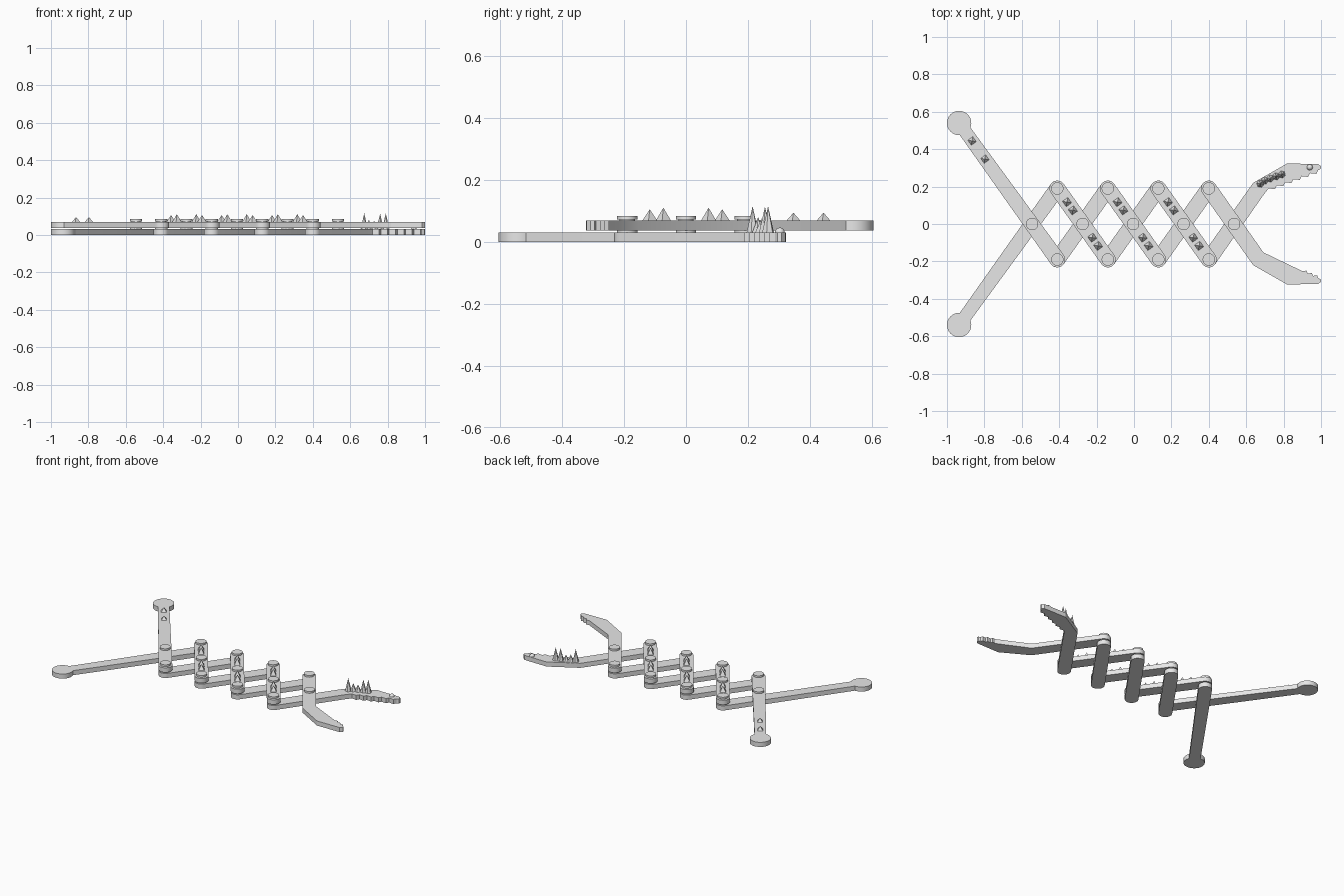
import bpy, bmesh, math
from mathutils import Vector, Matrix

cube = bpy.data.objects.get("Cube")
if cube:
    bpy.data.objects.remove(cube)

grey = bpy.data.materials.new("plain grey")
grey.use_nodes = True
grey.diffuse_color = (0.8, 0.8, 0.8, 1)
grey.node_tree.nodes["Principled BSDF"].inputs["Base Color"].default_value = (0.8, 0.8, 0.8, 1)

LOW, HIGH, THICK = 0.0, 0.038, 0.031
PITCH, REACH, WIDTH = 0.27, 0.19, 0.042
OUTER = [-0.41 + PITCH * i for i in range(4)]
INNER = [-0.545 + PITCH * i for i in range(5)]


def finish(name, bm):
    bmesh.ops.recalc_face_normals(bm, faces=bm.faces)
    mesh = bpy.data.meshes.new(name)
    bm.to_mesh(mesh)
    bm.free()
    mesh.materials.append(grey)
    obj = bpy.data.objects.new(name, mesh)
    bpy.context.collection.objects.link(obj)
    bpy.ops.object.select_all(action='DESELECT')
    obj.select_set(True)
    bpy.context.view_layer.objects.active = obj
    bpy.ops.object.shade_smooth_by_angle(angle=math.radians(30))
    return obj


def plate(name, outline, z):
    """Extrude a flat outline into a plate."""
    bm = bmesh.new()
    face = bm.faces.new([bm.verts.new((p[0], p[1], z)) for p in outline])
    top = bmesh.ops.extrude_face_region(bm, geom=[face])
    verts = [v for v in top["geom"] if isinstance(v, bmesh.types.BMVert)]
    bmesh.ops.translate(bm, verts=verts, vec=(0, 0, THICK))
    return finish(name, bm)


def arc(center, radius, start, end, steps=16):
    angles = [start + (end - start) * i / steps for i in range(steps + 1)]
    return [Vector(center) + radius * Vector((math.cos(a), math.sin(a))) for a in angles]


def bar(name, a, b, z, knob=WIDTH, neck=WIDTH):
    """Round-ended bar; the far end may swell into a knob."""
    a, b = Vector(a), Vector(b)
    d = b - a
    ang = math.atan2(d.y, d.x)
    spread = math.pi - math.asin(min(1, neck / knob))
    return plate(name, arc(a, WIDTH, ang + math.pi / 2, ang + 1.5 * math.pi)
                 + arc(b, knob, ang - spread, ang + spread, 28), z)


def teeth(start, end, count, height):
    """Zigzag points along a line, pointing to its right."""
    start, end = Vector(start), Vector(end)
    step = (end - start) / count
    out = Vector((step.y, -step.x)).normalized() * height
    points = []
    for i in range(count):
        points += [start + step * i, start + step * (i + 0.65) + out]
    return points + [end]


def cone(name, x, y, z, radius, height, sides=4, turn=0.0):
    bm = bmesh.new()
    place = Matrix.Translation((x, y, z + height / 2)) @ Matrix.Rotation(turn, 4, 'Z')
    bmesh.ops.create_cone(bm, cap_ends=True, segments=sides, radius1=radius,
                          radius2=0, depth=height, matrix=place)
    return finish(name, bm)


def pin(x, y):
    """Stepped rivet: spacer between the layers, stem and flat cap."""
    bm = bmesh.new()
    for radius, z0, z1 in ((0.025, 0.01, 0.075), (0.033, 0.03, 0.039), (0.033, 0.073, 0.085)):
        bmesh.ops.create_cone(bm, cap_ends=True, segments=32, radius1=radius, radius2=radius,
                              depth=z1 - z0, matrix=Matrix.Translation((x, y, (z0 + z1) / 2)))
    finish("pivot_pin", bm)


# Crossing bars, one layer for each slant
for i in range(3):
    bar("upper_bar", (OUTER[i], REACH), (OUTER[i + 1], -REACH), HIGH)
    bar("lower_bar", (OUTER[i], -REACH), (OUTER[i + 1], REACH), LOW)

# Handles with round knobs
for name, side, z in (("back_handle", 1, HIGH), ("front_handle", -1, LOW)):
    bar(name, (OUTER[0], -side * REACH), (-0.935, side * 0.54), z, 0.065, 0.035)

# Jaws: bent arms with toothed inner edges
slant = math.atan2(REACH, PITCH / 2)
root = arc((OUTER[3], -REACH), WIDTH, slant + math.pi / 2, slant + 1.5 * math.pi)
tip = [(0.998, 0.295), (1.0, 0.308), (0.985, 0.321), (0.818, 0.323), (0.637, 0.22)]


def flip(points):
    return [(p[0], -p[1]) for p in points]


plate("back_jaw", root + [(0.692, 0.155)]
      + teeth((0.72, 0.19), (0.985, 0.288), 6, 0.015) + tip, LOW)
plate("front_jaw", flip(root + [(0.692, 0.152)]
      + teeth((0.9, 0.252), (0.985, 0.29), 3, 0.012) + tip), HIGH)

# Pivot pins
for x in INNER:
    pin(x, 0)
for x in OUTER:
    pin(x, REACH)
    pin(x, -REACH)

# Square spikes along the upper bars
turn = math.pi / 4 - slant
for i in range(3):
    middle = OUTER[i] + PITCH / 2
    for side in (-1, 1):
        for y, height in ((0.073, 0.042), (0.117, 0.037)):
            x = middle - side * y * PITCH / (2 * REACH)
            cone("bar_spike", x, side * y, HIGH + THICK, 0.025, height, 4, turn)

# Spikes on the back handle
for x, y in ((-0.866, 0.444), (-0.797, 0.347)):
    cone("handle_spike", x, y, HIGH + THICK, 0.023, 0.026, 4, turn)

# Fangs on the back jaw
for x, y, height in ((0.675, 0.215, 0.085), (0.7, 0.233, 0.05), (0.728, 0.243, 0.045),
                     (0.76, 0.255, 0.083), (0.79, 0.265, 0.085)):
    cone("jaw_fang", x, y, THICK, 0.02, height, 6, 0.3)

# Rounded bump at the jaw tip
bm = bmesh.new()
bmesh.ops.create_uvsphere(bm, u_segments=16, v_segments=8, radius=0.016,
                          matrix=Matrix.Translation((0.94, 0.303, THICK)))
finish("jaw_bump", bm)
